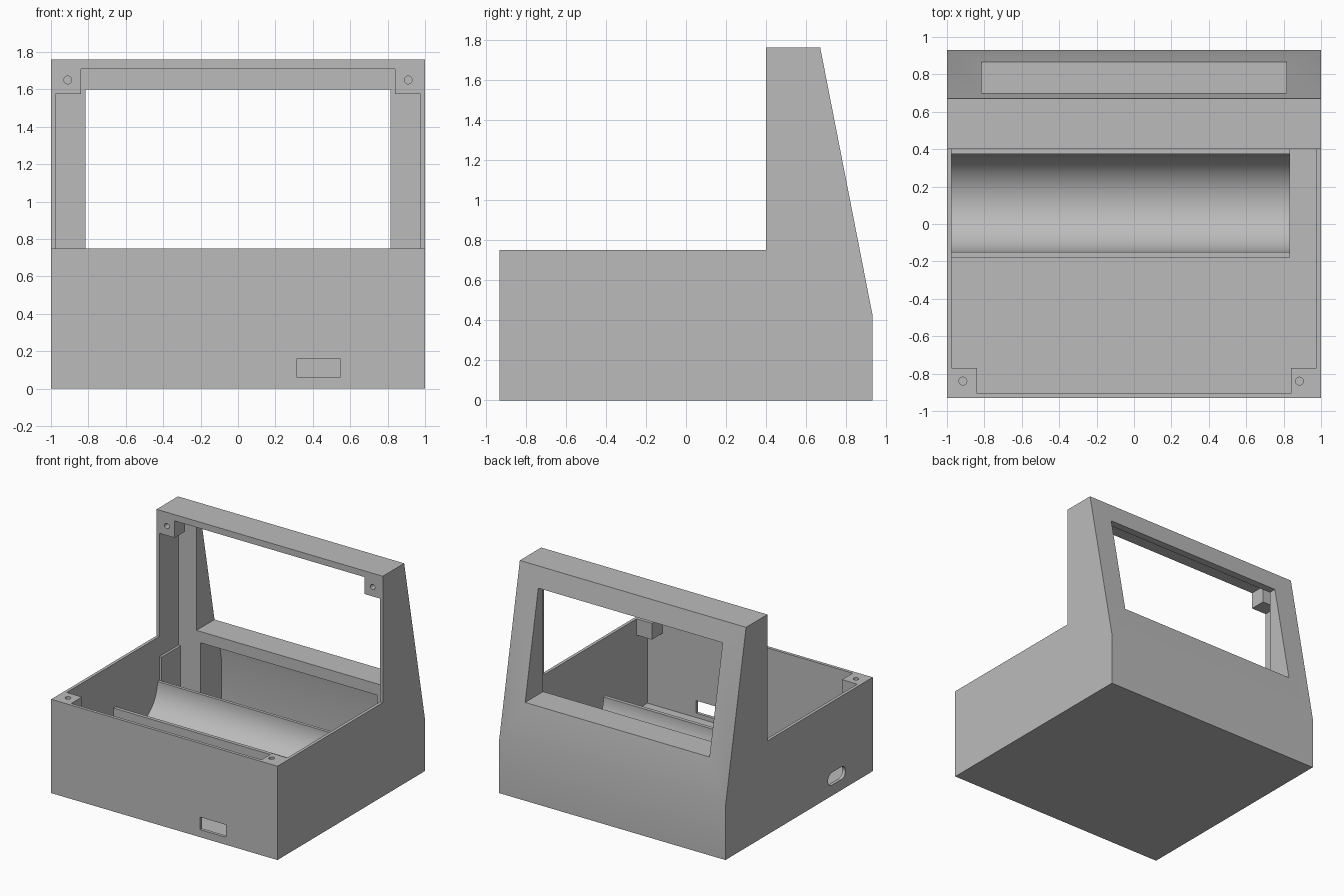
import bpy
import math

cube = bpy.data.objects.get("Cube")
if cube:
    bpy.data.objects.remove(cube, do_unlink=True)

GREY = (0.5, 0.5, 0.5, 1)
mat = bpy.data.materials.new("plain_grey")
mat.use_nodes = True
mat.diffuse_color = GREY
mat.node_tree.nodes["Principled BSDF"].inputs["Base Color"].default_value = GREY


def prism(name, profile, x0, x1):
    """Extrude a (y, z) outline from x0 to x1."""
    n = len(profile)
    verts = [(x, y, z) for x in (x0, x1) for y, z in profile]
    faces = [tuple(range(n))[::-1], tuple(range(n, 2 * n))]
    faces += [(i, (i + 1) % n, (i + 1) % n + n, i + n) for i in range(n)]
    mesh = bpy.data.meshes.new(name)
    mesh.from_pydata(verts, [], faces)
    mesh.materials.append(mat)
    obj = bpy.data.objects.new(name, mesh)
    bpy.context.collection.objects.link(obj)
    return obj


def box(name, x0, x1, y0, y1, z0, z1):
    return prism(name, [(y0, z0), (y1, z0), (y1, z1), (y0, z1)], x0, x1)


def rod(name, radius, length, loc, axis, segments=32):
    turn = {"x": (0, math.pi / 2, 0), "y": (math.pi / 2, 0, 0), "z": (0, 0, 0)}[axis]
    bpy.ops.mesh.primitive_cylinder_add(vertices=segments, radius=radius, depth=length,
                                        location=loc, rotation=turn)
    obj = bpy.context.object
    obj.name = name
    obj.data.materials.append(mat)
    return obj


def combine(target, tool, operation):
    """Apply a boolean and throw the tool away."""
    mod = target.modifiers.new("combine", 'BOOLEAN')
    mod.operation = operation
    mod.solver = 'EXACT'
    mod.object = tool
    bpy.context.view_layer.objects.active = target
    bpy.ops.object.modifier_apply(modifier=mod.name)
    bpy.data.objects.remove(tool, do_unlink=True)


def cut(target, tool):
    combine(target, tool, 'DIFFERENCE')


# Housing: low tray with an upright, sloped back
housing = prism("housing", [(-.93, 0), (.93, 0), (.93, .43), (.67, 1.76),
                            (.4, 1.76), (.4, .75), (-.93, .75)], -1, 1)

# Hollow tray and upright, leaving thin walls and the thick window frame
cut(housing, prism("main_cavity", [(-.905, .025), (.64, .025), (.64, 1.71),
                                   (.3, 1.71), (.3, 1), (-.905, 1)], -.975, .975))
# Recess beneath the window sill
cut(housing, prism("sill_recess", [(.6, .025), (.905, .025), (.905, .43),
                                   (.86, .66), (.6, .66)], -.78, .78))
# Window through the sloped back
cut(housing, box("window", -.815, .815, .6, 1.1, .75, 1.6))

# Screw bosses in the four open corners
for side, hole_x in ((-1, -.915), (1, .885)):
    x0, x1 = sorted((side * .84, side * .99))
    combine(housing, box("front_boss", x0, x1, -.92, -.77, .62, .75), 'UNION')
    cut(housing, rod("front_screw_hole", .021, .2, (hole_x, -.84, .75), "z"))
    combine(housing, box("upper_boss", x0, x1, .4, .53, 1.575, 1.74), 'UNION')
    cut(housing, rod("upper_screw_hole", .021, .2, (side * .91, .4, 1.65), "y"))

# Rectangular port in the front wall
cut(housing, box("front_port", .315, .545, -1, -.85, .06, .16))
# Rounded slot in the right wall
cut(housing, box("side_slot", -1.1, -.9, -.535, -.415, .085, .185))
for y in (-.535, -.415):
    cut(housing, rod("slot_end", .05, .2, (-1, y, .135), "x"))

# Roll trough: block with a half-round channel
trough = box("roll_trough", -.98, .835, -.18, .4, .02, .4)
cut(trough, rod("channel", .263, 3, (0, .112, .4), "x", 96))

# Short rib joining the trough to the window frame
box("side_rib", -.98, -.955, .4, .65, .02, .59)

# Smooth the curved surfaces, keep edges sharp
bpy.ops.object.select_all(action='DESELECT')
for obj in (housing, trough):
    obj.select_set(True)
bpy.context.view_layer.objects.active = housing
bpy.ops.object.shade_smooth_by_angle(angle=math.radians(25))
